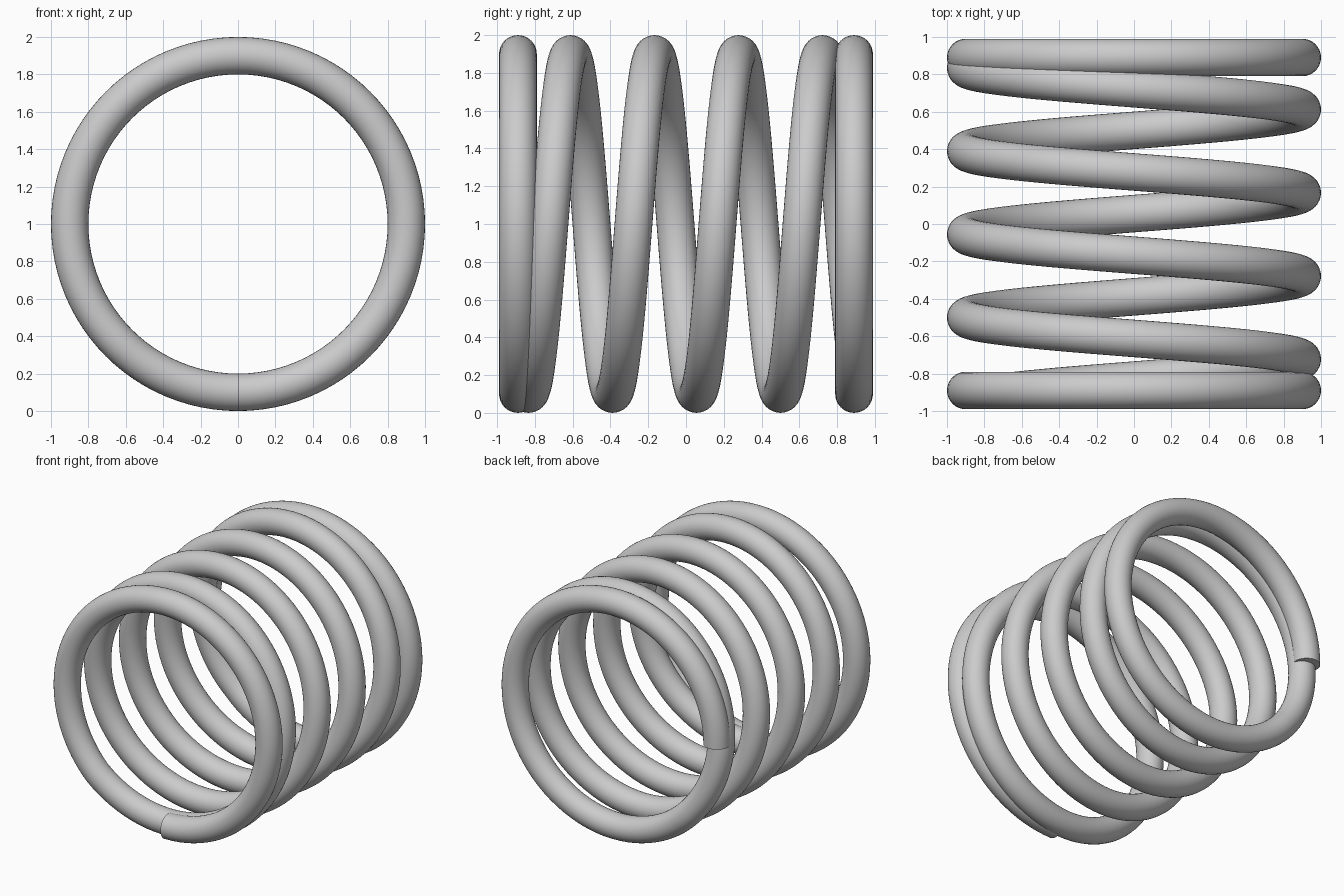
import bpy
import bmesh
from math import cos, sin, pi
from mathutils import Vector

cube = bpy.data.objects.get("Cube")
if cube:
    bpy.data.objects.remove(cube, do_unlink=True)

# Spring dimensions
COIL_RADIUS = 0.9
WIRE_RADIUS = 0.1
HALF_LENGTH = 0.89      # from the middle to the centre of each closed end coil
CLOSED_TURNS = 0.875    # flat coil at each end
ACTIVE_TURNS = 4
STEPS_PER_TURN = 96
SIDES = 32

steel = bpy.data.materials.new("steel_grey")
steel.use_nodes = True
steel.diffuse_color = (0.6, 0.6, 0.6, 1)
steel.node_tree.nodes["Principled BSDF"].inputs["Base Color"].default_value = (0.6, 0.6, 0.6, 1)


def radial(turn):
    """Outward direction, starting at the bottom of the coil."""
    angle = 2 * pi * turn - pi / 2
    return Vector((cos(angle), 0, sin(angle)))


def centre(turn):
    """Wire centre line: flat end, even pitch, flat end."""
    rise = min(max((turn - CLOSED_TURNS) / ACTIVE_TURNS, 0), 1)
    y = HALF_LENGTH * (2 * rise - 1)
    return radial(turn) * COIL_RADIUS + Vector((0, y, 1))


# Sweep a round section along the centre line
bm = bmesh.new()
total_turns = ACTIVE_TURNS + 2 * CLOSED_TURNS
steps = round(total_turns * STEPS_PER_TURN)
rings = []
for i in range(steps + 1):
    turn = i / STEPS_PER_TURN
    out = radial(turn)
    tangent = (centre(turn + 0.005) - centre(turn - 0.005)).normalized()
    side = tangent.cross(out).normalized()
    ring = []
    for j in range(SIDES):
        a = 2 * pi * j / SIDES
        ring.append(bm.verts.new(centre(turn) + WIRE_RADIUS * (out * cos(a) + side * sin(a))))
    rings.append(ring)

for r0, r1 in zip(rings, rings[1:]):
    for j in range(SIDES):
        k = (j + 1) % SIDES
        bm.faces.new((r0[j], r0[k], r1[k], r1[j]))

# Flat cut ends of the wire
bm.faces.new(rings[0])
bm.faces.new(rings[-1])
bmesh.ops.recalc_face_normals(bm, faces=bm.faces)

mesh = bpy.data.meshes.new("coil_spring")
bm.to_mesh(mesh)
bm.free()
mesh.materials.append(steel)
spring = bpy.data.objects.new("coil_spring", mesh)
bpy.context.collection.objects.link(spring)

# Smooth wire with sharp cut ends
bpy.ops.object.select_all(action="DESELECT")
spring.select_set(True)
bpy.context.view_layer.objects.active = spring
bpy.ops.object.shade_smooth_by_angle(angle=pi / 6)
